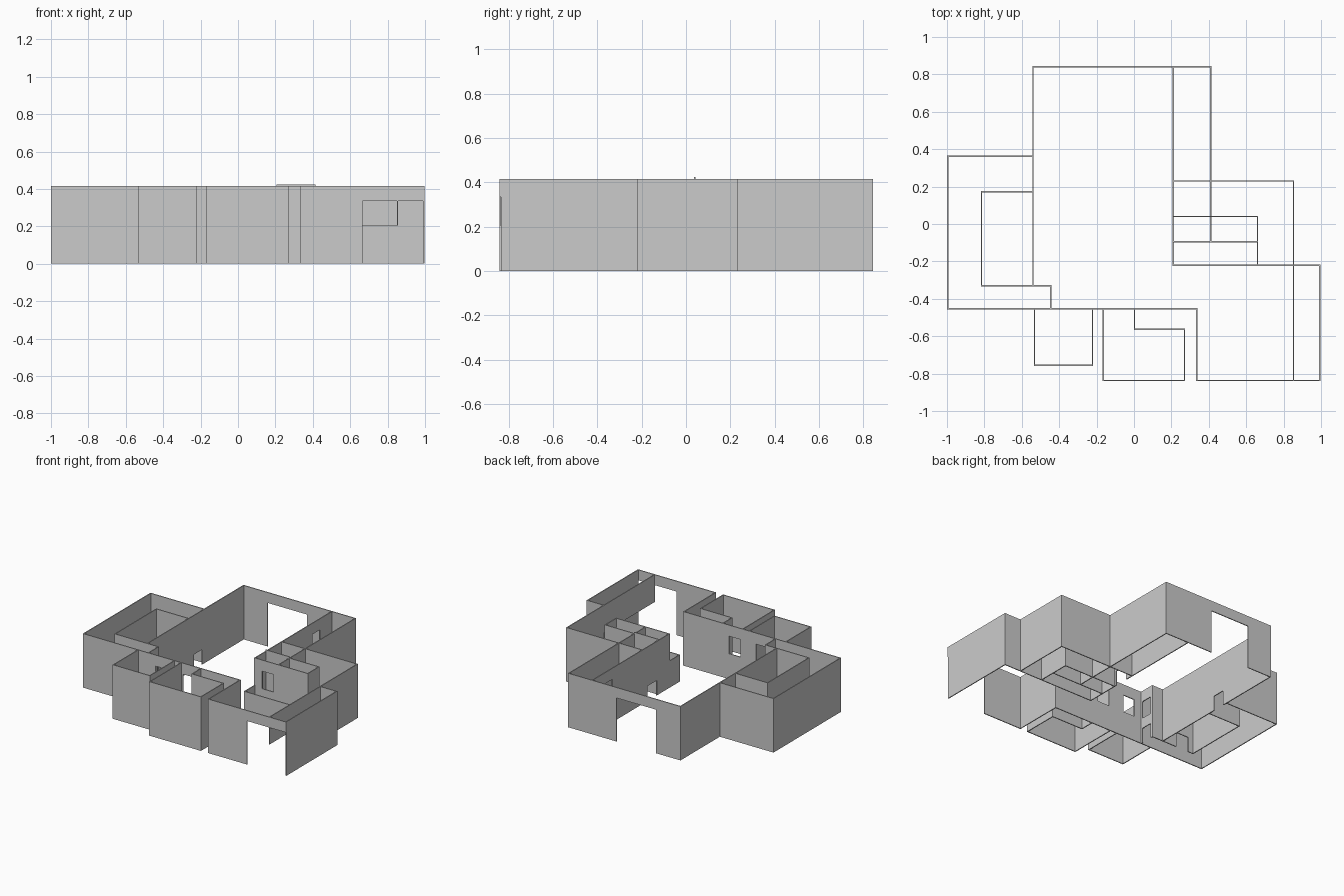
import bpy, bmesh
from mathutils import Matrix, Vector

if "Cube" in bpy.data.objects:
    bpy.data.objects.remove(bpy.data.objects["Cube"])

T = 0.007    # wall thickness
H = 0.415    # wall height
LOW = 0.205  # low partition height
DOOR = 0.335
WIN = (0.195, 0.33)
HATCH = (0, 0.115)
E = T / 2


def box(bm, lo, hi):
    lo, hi = Vector(lo), Vector(hi)
    m = Matrix.Translation((lo + hi) / 2) @ Matrix.Diagonal((*(hi - lo), 1))
    bmesh.ops.create_cube(bm, size=1, matrix=m)


def add_wall(bm, axis, at, a, b, z0=0, z1=H, holes=()):
    """Straight wall along an axis; holes are (start, end, bottom, top)."""
    a, b = a - E, b + E
    cuts = sorted({a, b, *[min(max(s, a), b) for h in holes for s in h[:2]]})
    for s, e in zip(cuts, cuts[1:]):
        mid, z = (s + e) / 2, z0
        gaps = sorted((h[2], h[3]) for h in holes if h[0] < mid < h[1])
        for g0, g1 in gaps + [(z1, z1)]:
            if g0 > z + 1e-5:
                if axis == 'x':
                    box(bm, (s, at - E, z), (e, at + E, g0))
                else:
                    box(bm, (at - E, s, z), (at + E, e, g0))
            z = g1


def room(name, walls):
    bm = bmesh.new()
    for w in walls:
        args, opts = (w[:-1], w[-1]) if isinstance(w[-1], dict) else (w, {})
        add_wall(bm, *args, **opts)
    me = bpy.data.meshes.new(name)
    bm.to_mesh(me)
    bm.free()
    bpy.context.collection.objects.link(bpy.data.objects.new(name, me))


def holes(*h):
    return {'holes': h}


# large hall with the wide back doorway
room("main_hall_walls", [
    ('x', 0.84, -0.54, 0.41, holes((-0.335, 0, 0, DOOR))),
    ('y', -0.54, -0.33, 0.84, holes((0.23, 0.33, *HATCH))),
    ('y', 0.21, -0.095, 0.84, holes((0.6, 0.69, *WIN), (0.06, 0.17, *HATCH))),
])
# narrow passage on the right of the hall
room("side_passage_walls", [
    ('y', 0.41, -0.095, 0.84),
    ('x', 0.04, 0.21, 0.41, 0, 0.425),
])
# right hand rooms
room("right_room_walls", [
    ('x', 0.23, 0.21, 0.853),
    ('y', 0.853, -0.22, 0.23),
    ('x', 0.04, 0.41, 0.66),
    ('x', -0.095, 0.21, 0.66, holes((0.275, 0.37, *WIN))),
    ('y', 0.66, -0.095, 0.04),
])
# half height partitions
room("low_partition", [
    ('y', 0.21, -0.22, -0.095, 0, LOW),
    ('y', 0.66, -0.22, -0.095, 0, LOW),
    ('x', -0.22, 0.21, 0.853, 0, LOW),
])
# front right room with open entrance
room("entrance_walls", [
    ('x', -0.22, 0.853, 0.993),
    ('y', 0.993, -0.832, -0.22),
    ('y', 0.853, -0.836, -0.22, LOW, H),
    ('x', -0.837, 0.335, 0.993, holes((0.665, 1, 0, DOOR))),
    ('y', 0.335, -0.837, -0.453),
])
# long front corridor wall
room("corridor_wall", [
    ('x', -0.453, -0.9965, 0.335,
     holes((-0.15, -0.05, *WIN), (-0.38, -0.28, *WIN))),
])
# left wing: outer shell and inner corridor
room("left_wing_walls", [
    ('y', -0.9965, -0.453, 0.362),
    ('x', 0.362, -0.9965, -0.54),
    ('x', 0.173, -0.815, -0.54),
    ('y', -0.815, -0.33, 0.173),
    ('x', -0.33, -0.815, -0.445, holes((-0.77, -0.66, *HATCH))),
    ('y', -0.445, -0.453, -0.33,
     holes((-0.435, -0.345, *WIN), (-0.435, -0.345, *HATCH))),
])
# small front left room
room("front_left_room_walls", [
    ('y', -0.532, -0.755, -0.453),
    ('x', -0.755, -0.532, -0.222),
    ('y', -0.222, -0.755, -0.453),
])
# front centre room with recessed corner
room("front_centre_room_walls", [
    ('y', -0.165, -0.837, -0.453),
    ('x', -0.837, -0.165, 0.27),
    ('y', 0.27, -0.837, -0.563),
    ('x', -0.563, 0.003, 0.27),
    ('y', 0.003, -0.563, -0.453),
])
